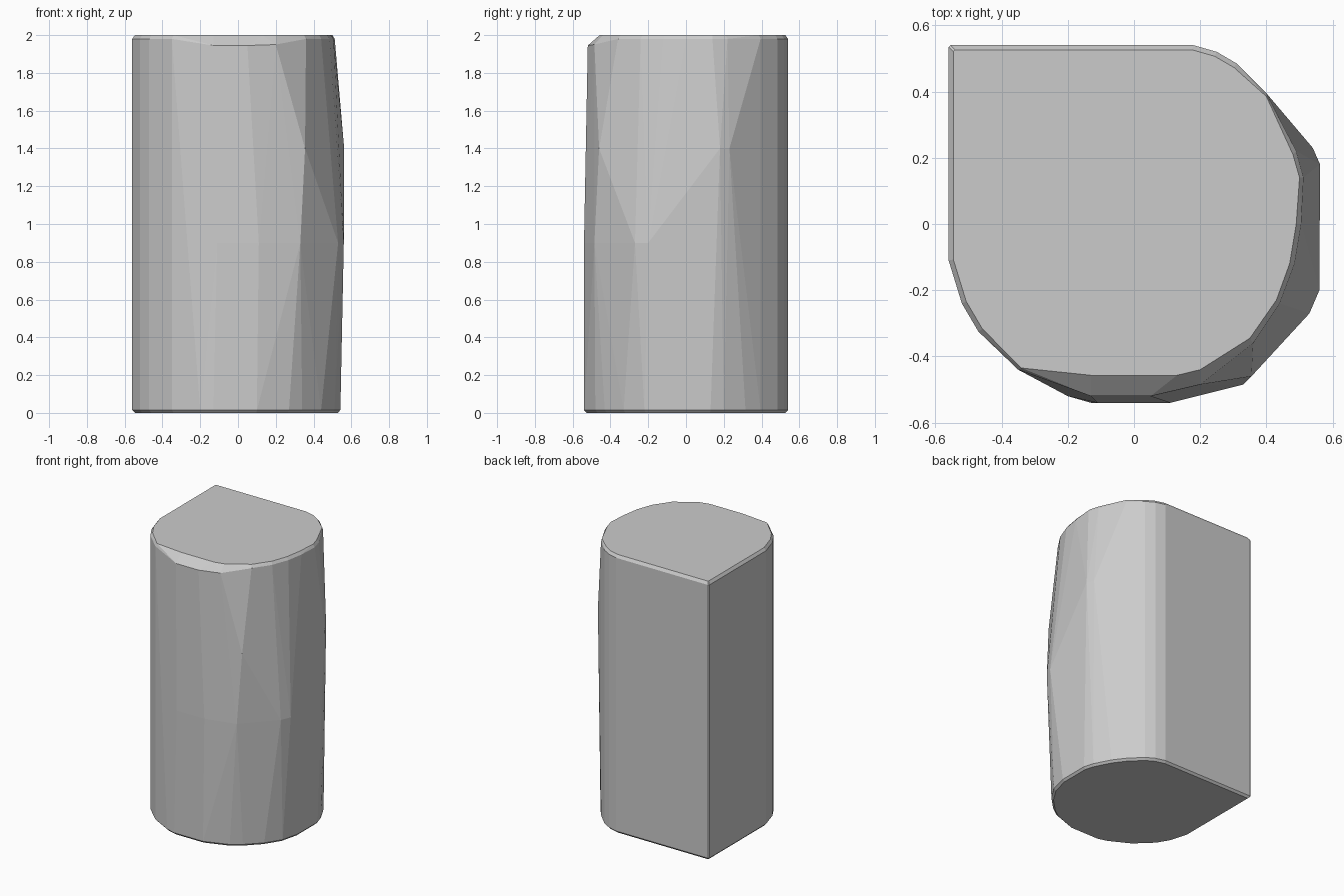
import bpy, bmesh

# Straight back-left corner and rounded left side, shared by every level
BACK = [(-0.56, -0.11), (-0.56, 0.535), (-0.555, 0.54), (0.18, 0.54),
        (0.25, 0.52), (0.31, 0.485), (0.40, 0.395)]
LEFT = [(-0.35, -0.44), (-0.47, -0.325), (-0.52, -0.24)]

# Bulging right and front sides at the foot
FOOT = [(0.46, 0.315), (0.52, 0.20), (0.542, 0.13), (0.542, -0.09),
        (0.51, -0.22), (0.44, -0.33), (0.34, -0.43), (0.27, -0.48),
        (0.10, -0.54), (-0.13, -0.54), (-0.20, -0.52)]
# Worn right and front sides under the top edge
SHOULDER = [(0.49, 0.22), (0.512, 0.14), (0.505, 0.0), (0.485, -0.12),
            (0.44, -0.24), (0.36, -0.36)]
# Flat top outline on the worn side
TOP = [(0.40, 0.385), (0.48, 0.21), (0.50, 0.14), (0.49, 0.0),
       (0.47, -0.12), (0.43, -0.23), (0.35, -0.345), (0.20, -0.44),
       (0.13, -0.457), (-0.13, -0.457), (-0.34, -0.435)]


def level(points, z, inset=0.0):
    """Points at height z, pulled toward the axis by a small bevel."""
    s = 1 - inset / 0.55
    return [(x * s, y * s, z) for x, y in points]


points = (level(BACK + LEFT + FOOT, 0.0, 0.014)
          + level(BACK + LEFT + FOOT, 0.015)
          + level(BACK + LEFT + SHOULDER, 1.98)
          + level(BACK[:-1] + LEFT[1:], 2.0, 0.014)
          + level(TOP, 2.0))
# Front edge chamfer and the bulge corners
points += [(-0.13, -0.52, 1.945), (0.05, -0.52, 1.945), (0.20, -0.485, 1.95),
           (-0.11, -0.54, 0.9), (0.11, -0.54, 0.9), (0.33, -0.485, 0.9),
           (0.53, -0.27, 0.9), (0.56, -0.20, 0.9),
           (0.355, -0.46, 1.4), (0.562, 0.18, 1.4), (0.54, 0.23, 1.4)]

# Faceted block as the hull of its levels
bm = bmesh.new()
for p in points:
    bm.verts.new(p)
hull = bmesh.ops.convex_hull(bm, input=bm.verts)
loose = [v for v in bm.verts if not v.link_faces]
bmesh.ops.delete(bm, geom=loose, context='VERTS')
bmesh.ops.dissolve_limit(bm, angle_limit=0.01, verts=bm.verts, edges=bm.edges)
bmesh.ops.recalc_face_normals(bm, faces=bm.faces)

mesh = bpy.data.meshes.new("stone_block")
bm.to_mesh(mesh)
bm.free()
bpy.context.collection.objects.link(bpy.data.objects.new("stone_block", mesh))
